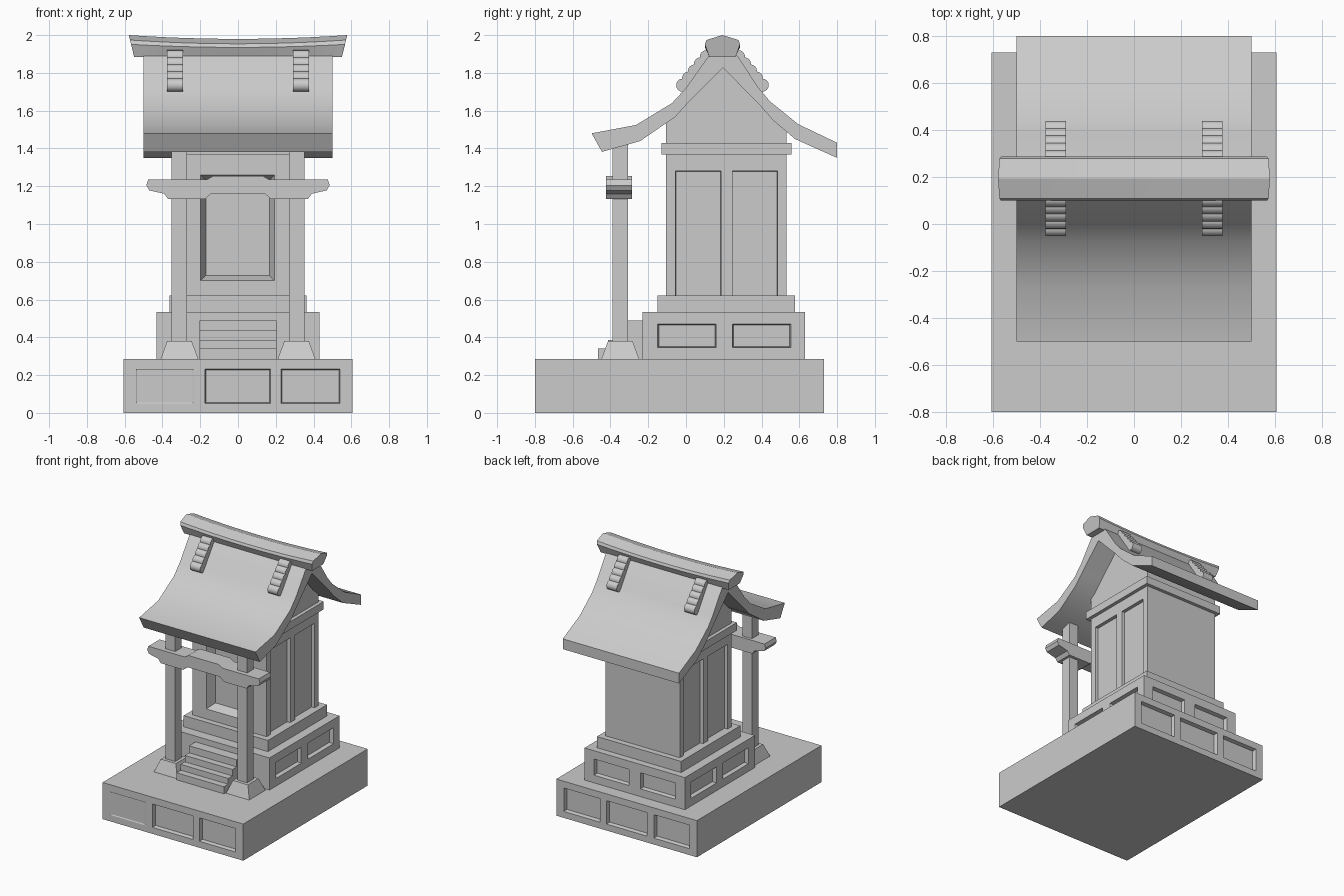
import bpy, bmesh, math
from mathutils import Vector

if "Cube" in bpy.data.objects:
    bpy.data.objects.remove(bpy.data.objects["Cube"])


def finish(name, bm, smooth=None):
    bmesh.ops.recalc_face_normals(bm, faces=bm.faces)
    me = bpy.data.meshes.new(name)
    bm.to_mesh(me)
    bm.free()
    if smooth:
        me.shade_smooth()
        me.set_sharp_from_angle(angle=math.radians(smooth))
    ob = bpy.data.objects.new(name, me)
    bpy.context.scene.collection.objects.link(ob)
    return ob


def loft(bm, rings):
    """Skin a list of closed rings and cap both ends."""
    vs = [[bm.verts.new(p) for p in r] for r in rings]
    n = len(vs[0])
    for a, b in zip(vs, vs[1:]):
        for i in range(n):
            j = (i + 1) % n
            bm.faces.new((a[i], a[j], b[j], b[i]))
    bm.faces.new(vs[0])
    bm.faces.new(vs[-1])


def rect(x0, x1, y0, y1, z):
    return [(x0, y0, z), (x1, y0, z), (x1, y1, z), (x0, y1, z)]


def box(name, x0, x1, y0, y1, z0, z1):
    bm = bmesh.new()
    loft(bm, [rect(x0, x1, y0, y1, z0), rect(x0, x1, y0, y1, z1)])
    return finish(name, bm)


def prism_x(name, prof, x0, x1, smooth=None):
    bm = bmesh.new()
    loft(bm, [[(x, y, z) for y, z in prof] for x in (x0, x1)])
    return finish(name, bm, smooth)


def recess(bm, axis, pos, sign, a0, a1, z0, z1, depth=0.03, taper=0.006):
    """Tapered cutter sunk into a vertical face."""
    rings = []
    for off, s in ((0.01, -taper * 0.01 / depth), (-depth, taper)):
        p = pos + sign * off
        c = [(a0 + s, z0 + s), (a1 - s, z0 + s), (a1 - s, z1 - s), (a0 + s, z1 - s)]
        rings.append([(p, a, z) if axis == 'x' else (a, p, z) for a, z in c])
    loft(bm, rings)


def carve(ob, bm):
    cutter = finish("cutter", bm)
    cutter.hide_render = True
    mod = ob.modifiers.new("carve", 'BOOLEAN')
    mod.operation = 'DIFFERENCE'
    mod.solver = 'EXACT'
    mod.object = cutter
    dg = bpy.context.evaluated_depsgraph_get()
    me = bpy.data.meshes.new_from_object(ob.evaluated_get(dg))
    ob.modifiers.clear()
    ob.data = me
    bpy.data.objects.remove(cutter)


# stone base, three panels front and back
base = box("base", -0.605, 0.605, -0.80, 0.73, 0, 0.285)
bm = bmesh.new()
for i, (a, b) in enumerate(((-0.54, -0.235), (-0.175, 0.172), (0.228, 0.54))):
    recess(bm, 'y', -0.80, -1, a, b, 0.05, 0.232, 0.004 if i == 0 else 0.03)
    recess(bm, 'y', 0.73, 1, a, b, 0.05, 0.232)
carve(base, bm)

# upper plinth, two panels on the sides and back
plinth = box("plinth", -0.432, 0.432, -0.23, 0.63, 0.285, 0.535)
bm = bmesh.new()
for s in (-1, 1):
    for a, b in ((-0.15, 0.16), (0.245, 0.555)):
        recess(bm, 'x', s * 0.432, s, a, b, 0.345, 0.47)
    recess(bm, 'y', 0.63, 1, s * 0.2 - 0.15, s * 0.2 + 0.15, 0.345, 0.47)
carve(plinth, bm)

box("body_sill", -0.362, 0.362, -0.15, 0.577, 0.535, 0.622)

# shrine body with doorway and side panels
body = box("body", -0.32, 0.32, -0.105, 0.532, 0.60, 1.40)
bm = bmesh.new()
recess(bm, 'y', -0.105, -1, -0.198, 0.194, 0.70, 1.26, 0.07, 0.028)
for s in (-1, 1):
    for a, b in ((-0.055, 0.185), (0.245, 0.485)):
        recess(bm, 'x', s * 0.32, s, a, b, 0.612, 1.28, 0.025, 0.002)
carve(body, bm)

box("wall_beam", -0.347, 0.347, -0.13, 0.558, 1.367, 1.428)
prism_x("gable", [(-0.105, 1.40), (-0.105, 1.555), (0, 1.65), (0.196, 1.86),
                  (0.39, 1.65), (0.532, 1.515), (0.532, 1.40)], -0.32, 0.32)

# curved roof, longer at the back
roof_top = [(-0.50, 1.48), (-0.265, 1.524), (-0.074, 1.64), (0, 1.72), (0.116, 1.884),
            (0.196, 1.96), (0.276, 1.884), (0.385, 1.72), (0.444, 1.65), (0.593, 1.529), (0.80, 1.43)]
roof_under = [(0.80, 1.35), (0.577, 1.45), (0.46, 1.55), (0.39, 1.63), (0.196, 1.827),
              (0, 1.63), (-0.058, 1.566), (-0.243, 1.439), (-0.445, 1.382)]
prism_x("roof", roof_top + roof_under, -0.50, 0.50, 35)

# ridge cap, sagging toward the middle
bm = bmesh.new()
rings = []
for i in range(13):
    t = i / 6 - 1
    lift = 0.02 * t * t
    rings.append([(t * hx, 0.193 + dy, z + k * lift) for dy, z, hx, k in (
        (-0.07, 1.885, 0.55, 0), (-0.093, 1.935, 0.566, 0.8), (-0.085, 1.954, 0.572, 1),
        (0, 1.98, 0.578, 1), (0.085, 1.954, 0.572, 1), (0.093, 1.935, 0.566, 0.8),
        (0.07, 1.885, 0.55, 0))])
loft(bm, rings)
finish("ridge_cap", bm, 20)

# scalloped ornaments running down both roof slopes
for side, sx in (("left", -1), ("right", 1)):
    for slope, sy in (("front", -1), ("back", 1)):
        bm = bmesh.new()
        for k in range(5):
            c = Vector((0.085 + 0.03125 * k, 1.885 - 0.0375 * k))
            loft(bm, [[(sx * x, 0.193 + sy * (c.x + 0.035 * math.cos(a)), c.y + 0.035 * math.sin(a))
                       for a in (j * math.tau / 16 for j in range(16))] for x in (0.29, 0.377)])
        finish(f"ridge_ornament_{slope}_{side}", bm, 35)

# porch posts on tapered footings
for side, s in (("left", -1), ("right", 1)):
    cx, cy = s * 0.31, -0.348
    box("post_" + side, cx - 0.041, cx + 0.041, cy - 0.04, cy + 0.04, 0.36, 1.43)
    bm = bmesh.new()
    loft(bm, [rect(cx - h, cx + h, cy - h, cy + h, z) for h, z in ((0.1, 0.285), (0.065, 0.38))])
    finish("post_footing_" + side, bm)

# porch crossbeam
half = [(0.13, 1.255), (0.165, 1.235), (0.475, 1.235), (0.485, 1.205), (0.47, 1.178),
        (0.39, 1.16), (0.37, 1.132), (0.175, 1.132), (0.14, 1.162)]
prof = half + [(-x, z) for x, z in reversed(half)]
bm = bmesh.new()
loft(bm, [[(x, y, z) for x, z in prof] for y in (-0.423, -0.286)])
finish("crossbeam", bm)

# front steps
stairs = [(-0.22, 0.285)]
for i, z in enumerate((0.34, 0.385, 0.435, 0.49)):
    y = -0.465 + 0.052 * i
    stairs += [(y, stairs[-1][1]), (y, z)]
stairs.append((-0.22, 0.49))
prism_x("steps", stairs, -0.205, 0.205)
